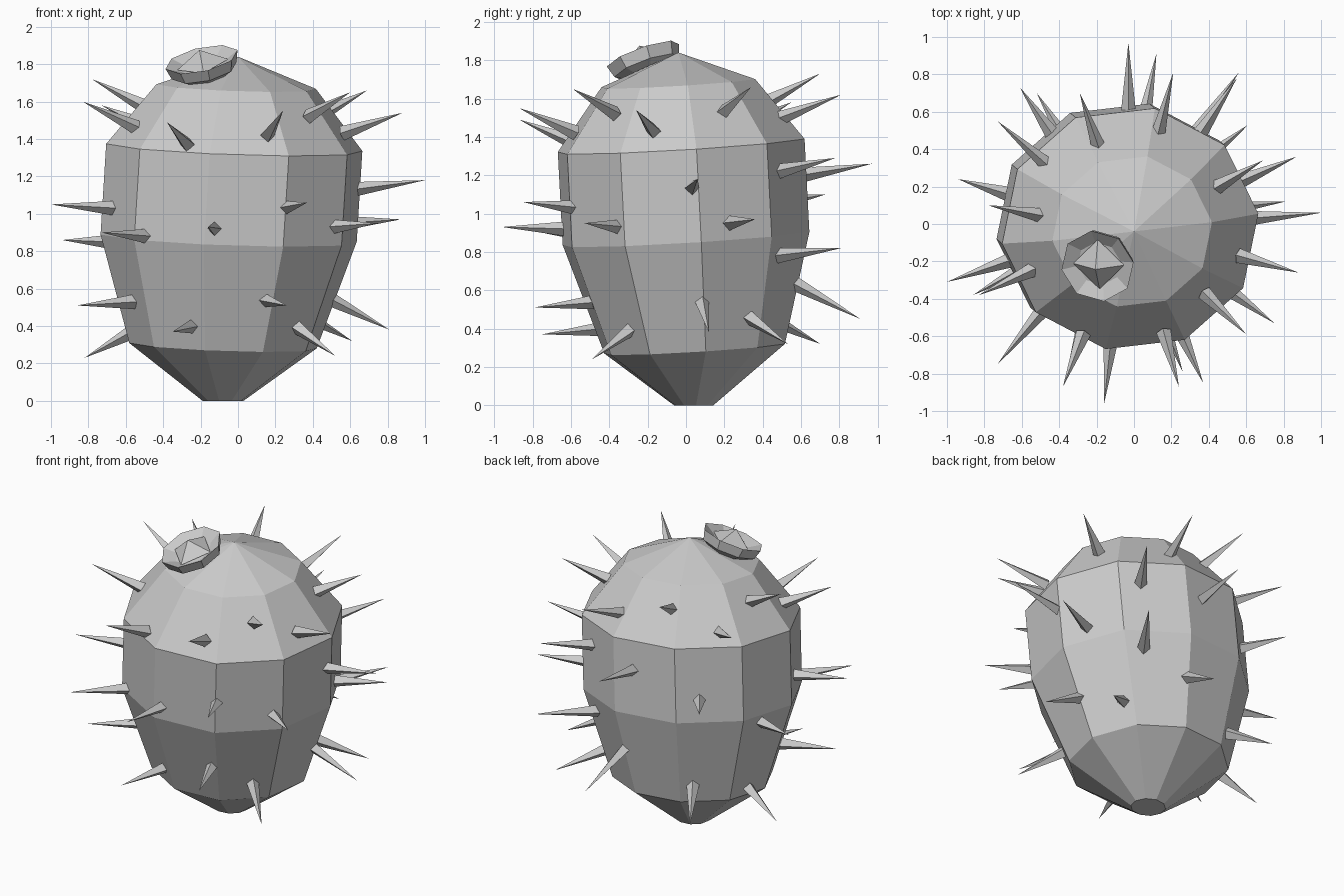
import bpy, bmesh, math
from mathutils import Vector, Matrix

cube = bpy.data.objects.get("Cube")
if cube:
    bpy.data.objects.remove(cube, do_unlink=True)

grey = bpy.data.materials.new("plain grey")
grey.use_nodes = True
colour = (0.6, 0.6, 0.6, 1)
grey.diffuse_color = colour
grey.node_tree.nodes["Principled BSDF"].inputs["Base Color"].default_value = colour


def finish(name, bm):
    bmesh.ops.recalc_face_normals(bm, faces=bm.faces)
    mesh = bpy.data.meshes.new(name)
    bm.to_mesh(mesh)
    bm.free()
    mesh.materials.append(grey)
    obj = bpy.data.objects.new(name, mesh)
    bpy.context.collection.objects.link(obj)
    return obj


def loft(bm, rings, tip):
    """Skin a stack of point rings, cap the first and close the last to a tip."""
    loops = [[bm.verts.new(p) for p in ring] for ring in rings]
    count = len(loops[0])
    bm.faces.new(loops[0][::-1])
    top = bm.verts.new(tip)
    for i in range(count):
        j = (i + 1) % count
        for low, high in zip(loops, loops[1:]):
            bm.faces.new((low[i], low[j], high[j], high[i]))
        bm.faces.new((loops[-1][i], loops[-1][j], top))


def circle(sides, radius, start, z=0, squash=1):
    angles = [math.radians(start) + math.tau * i / sides for i in range(sides)]
    return [Vector((radius * math.cos(a), squash * radius * math.sin(a), z)) for a in angles]


# Body: leaning ten-sided barrel, given as centre and radius of each ring
SQUASH = 0.95
BODY = [
    (Vector((-0.08, 0.04, 0)), 0.11),
    (Vector((-0.08, 0.045, 0.295)), 0.505),
    (Vector((-0.05, 0, 0.87)), 0.69),
    (Vector((-0.02, -0.025, 1.355)), 0.69),
    (Vector((-0.01, -0.04, 1.68)), 0.43),
    (Vector((0, -0.04, 1.84)), 0),
]
rings = []
for centre, radius in BODY[:-1]:
    ring = circle(10, radius, 7, squash=SQUASH)
    for p in ring:
        if centre.z > 0:
            p.z = 0.06 * p.y - 0.035 * p.x
    rings.append([centre + p for p in ring])
bm = bmesh.new()
loft(bm, rings, BODY[-1][0])
finish("cactus_body", bm)

# Flower: shallow tilted cup with a pointed bud inside
tilt = Vector((-0.23, -0.35, 1)).to_track_quat('Z', 'Y').to_matrix().to_4x4()
# Keep the ring start angle measured from the x axis
heading = tilt.to_3x3() @ Vector((1, 0, 0))
turn = math.degrees(math.atan2(heading.y, heading.x))
place = Matrix.Translation((-0.195, -0.225, 1.825)) @ tilt
bm = bmesh.new()
cup = [circle(8, r, 8 - turn, z) for r, z in ((0.1, -0.11), (0.18, -0.065), (0.2, 0), (0.12, -0.04))]
loft(bm, cup, (0, 0, -0.04))
bm.transform(place)
finish("flower_cup", bm)

bm = bmesh.new()
loft(bm, [circle(4, 0.14, -turn, -0.03)], (0, 0, 0.055))
bm.transform(place)
finish("flower_bud", bm)

# Spines: tip position, then height of the root on the body
SPINES = [
    (1, .06, 1.18, 1.13), (.87, .36, .97, .95), (.81, .12, .38, .55),
    (.52, -.49, .24, .4), (-.16, -.96, .93, .92), (.37, -.85, 1.06, 1.03),
    (.75, -.53, .95, .93), (.26, -.79, .51, .54), (-.35, -.75, .37, .4),
    (-.38, -.87, 1.49, 1.37), (.24, -.87, 1.55, 1.42), (.88, -.26, 1.54, 1.43),
    (.6, -.59, 1.65, 1.52), (.69, .34, 1.66, 1.53), (-.78, .1, 1.72, 1.57),
    (-.83, -.38, 1.6, 1.46), (-.73, .55, 1.58, 1.46), (-.29, .7, 1.73, 1.57),
    (.21, .81, 1.62, 1.49), (-.03, .97, 1.26, 1.2), (.56, .81, .82, .78),
    (.55, .78, 1.29, 1.22), (.12, .91, .45, .64), (.61, .53, .32, .46),
    (-.61, .73, 1.1, 1.06), (-.52, .7, .32, .45), (-.94, .24, .86, .85),
    (-.82, .2, .23, .37), (-1, -.31, 1.05, 1.03), (-.73, -.75, .9, .88),
    (-.86, -.38, .51, .53),
]


def body_at(z):
    """Centre and radius of the body at a height."""
    for (c0, r0), (c1, r1) in zip(BODY, BODY[1:]):
        if c0.z <= z <= c1.z:
            t = (z - c0.z) / (c1.z - c0.z)
            return c0.lerp(c1, t), r0 + (r1 - r0) * t


bm = bmesh.new()
for x, y, z, root_z in SPINES:
    tip = Vector((x, y, z))
    centre, radius = body_at(root_z)
    out = Vector((x - centre.x, y - centre.y, 0)).normalized()
    root = centre + Vector((out.x, out.y * SQUASH, 0)) * radius * 0.94
    axis = tip - root
    spin = axis.to_track_quat('Z', 'Y').to_matrix().to_4x4()
    bmesh.ops.create_cone(
        bm, cap_ends=True, segments=4, radius1=0.04, radius2=0, depth=axis.length,
        matrix=Matrix.Translation((root + tip) / 2) @ spin)
bmesh.ops.remove_doubles(bm, verts=bm.verts, dist=0.0001)
finish("spines", bm)
